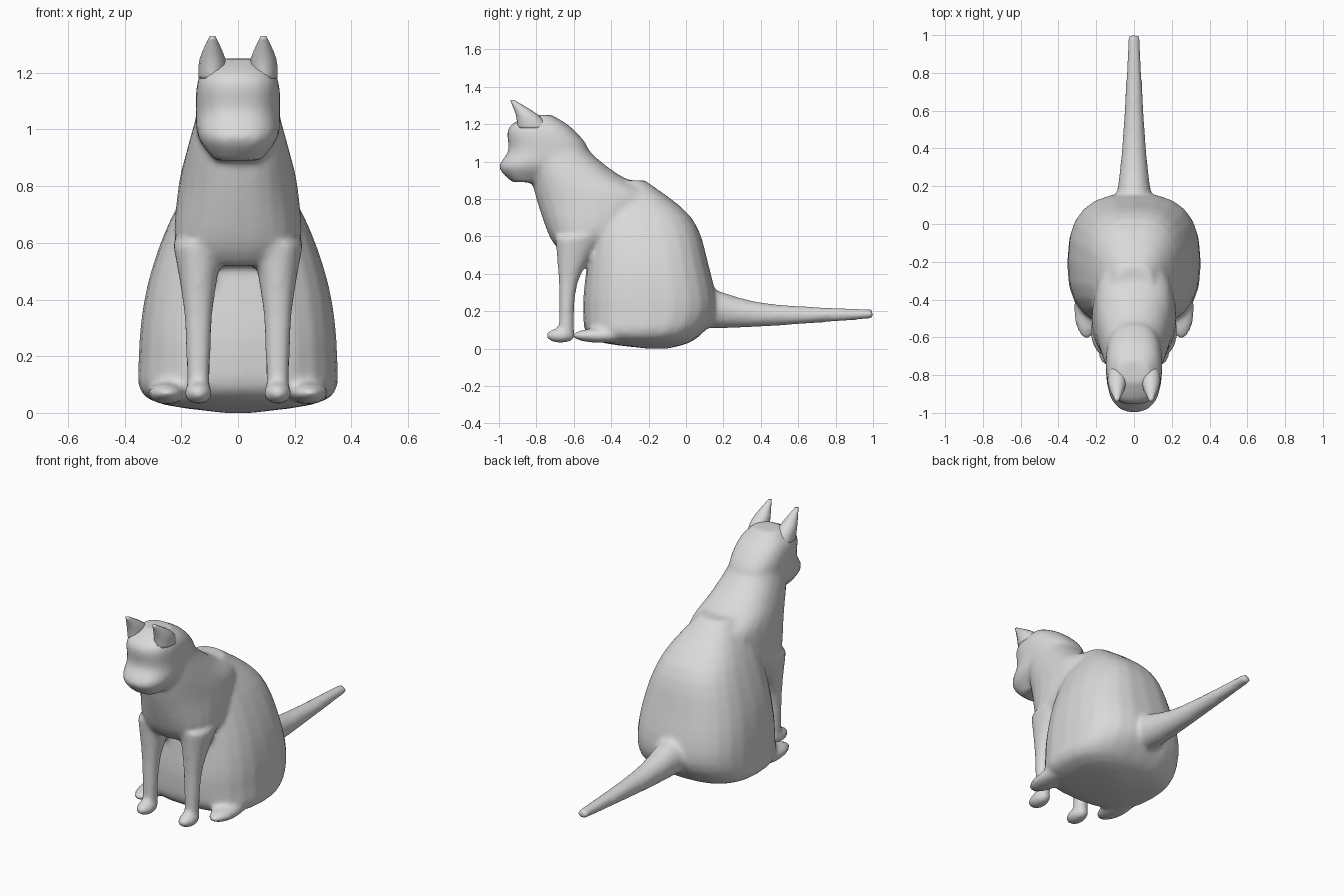
import bpy
import bmesh
from math import sin, cos, tau
from mathutils import Matrix, Vector

if "Cube" in bpy.data.objects:
    bpy.data.objects.remove(bpy.data.objects["Cube"])

grey = (0.7, 0.7, 0.7, 1)
fur = bpy.data.materials.new("light_grey_fur")
fur.use_nodes = True
fur.diffuse_color = grey
fur.node_tree.nodes["Principled BSDF"].inputs["Base Color"].default_value = grey


def smooth_rows(rows, steps=4):
    """Pass a Catmull-Rom curve through the key cross-sections."""
    keys = [Vector(row) for row in rows]
    keys = [keys[0]] + keys + [keys[-1]]
    result = []
    for before, start, end, after in zip(keys, keys[1:], keys[2:], keys[3:]):
        leave, arrive = (end - before) / 2, (after - start) / 2
        for step in range(steps):
            t = step / steps
            bend = leave * (1 - t) - arrive * t
            ease = t * t * (3 - 2 * t)
            result.append(start.lerp(end, ease) + bend * t * (1 - t))
    return result + [keys[-1]]


def rounded(value, power):
    """Superellipse coordinate: a higher power gives a boxier section."""
    size = abs(value) ** (2 / power)
    return size if value > 0 else -size


def loft(bm, rows, power, along_y=False, centre_x=0, sides=24):
    """Skin rows of (station, low edge, high edge, half width)."""
    loops = []
    for station, low, high, half in smooth_rows(rows):
        loop = []
        for i in range(sides):
            angle = tau * i / sides
            x = centre_x + half * rounded(cos(angle), power)
            depth = (low + high + (high - low) * rounded(sin(angle), power)) / 2
            place = (x, station, depth) if along_y else (x, depth, station)
            loop.append(bm.verts.new(place))
        loops.append(loop)
    faces = [bm.faces.new(loops[0]), bm.faces.new(loops[-1])]
    for lower, upper in zip(loops, loops[1:]):
        for i in range(sides):
            faces.append(bm.faces.new((lower[i - 1], lower[i], upper[i], upper[i - 1])))
    bmesh.ops.recalc_face_normals(bm, faces=faces)


def ellipsoid(bm, centre, radii):
    placing = Matrix.Translation(centre) @ Matrix.Diagonal((*radii, 1))
    bmesh.ops.create_uvsphere(bm, u_segments=16, v_segments=12, radius=1, matrix=placing)


def make_object(name, bm):
    mesh = bpy.data.meshes.new(name)
    bm.to_mesh(mesh)
    bm.free()
    mesh.materials.append(fur)
    for polygon in mesh.polygons:
        polygon.use_smooth = True
    obj = bpy.data.objects.new(name, mesh)
    bpy.context.collection.objects.link(obj)
    return obj


skin = bmesh.new()

# Hindquarters and belly
loft(skin, [
    (0, -0.2, -0.1, 0.05),
    (0.05, -0.5, 0.05, 0.32),
    (0.2, -0.55, 0.16, 0.35),
    (0.45, -0.53, 0.12, 0.32),
    (0.7, -0.5, 0.03, 0.23),
    (0.9, -0.45, -0.22, 0.1),
], power=2.6)

# Chest, shoulders and neck
loft(skin, [
    (0.52, -0.67, -0.4, 0.14),
    (0.6, -0.73, -0.3, 0.22),
    (0.8, -0.8, -0.15, 0.21),
    (0.93, -0.83, -0.36, 0.18),
    (1.04, -0.85, -0.5, 0.15),
    (1.17, -0.85, -0.6, 0.12),
], power=2.3)

# Head with muzzle and crown
loft(skin, [
    (0.89, -0.93, -0.78, 0.08),
    (0.97, -1, -0.6, 0.14),
    (1.06, -0.95, -0.52, 0.15),
    (1.18, -0.95, -0.61, 0.14),
    (1.25, -0.84, -0.72, 0.08),
], power=2.5)

# Tail
loft(skin, [
    (0.05, 0.12, 0.36, 0.12),
    (0.17, 0.11, 0.31, 0.09),
    (0.45, 0.12, 0.24, 0.06),
    (1, 0.16, 0.21, 0.03),
], power=2, along_y=True)

for side in (1, -1):
    # Front leg
    loft(skin, [
        (0.06, -0.68, -0.6, 0.04),
        (0.35, -0.68, -0.58, 0.05),
        (0.6, -0.7, -0.44, 0.09),
    ], power=2.2, centre_x=side * 0.14)
    # Front paw and hind foot
    ellipsoid(skin, (side * 0.14, -0.67, 0.07), (0.05, 0.08, 0.04))
    ellipsoid(skin, (side * 0.25, -0.45, 0.07), (0.07, 0.16, 0.04))

# Blend the overlapping parts into one continuous skin
body = make_object("cat_body", skin)
blend = body.modifiers.new("blend", "REMESH")
blend.mode = "VOXEL"
blend.voxel_size = 0.014
blend.use_smooth_shade = True
soften = body.modifiers.new("soften", "SMOOTH")
soften.iterations = 8

# Pointed ears leaning forward
for side, name in ((1, "left_ear"), (-1, "right_ear")):
    ear = bmesh.new()
    loft(ear, [
        (1.18, -0.9, -0.73, 0.05),
        (1.25, -0.91, -0.79, 0.045),
        (1.33, -0.94, -0.92, 0.01),
    ], power=2, centre_x=side * 0.09, sides=12)
    make_object(name, ear)
